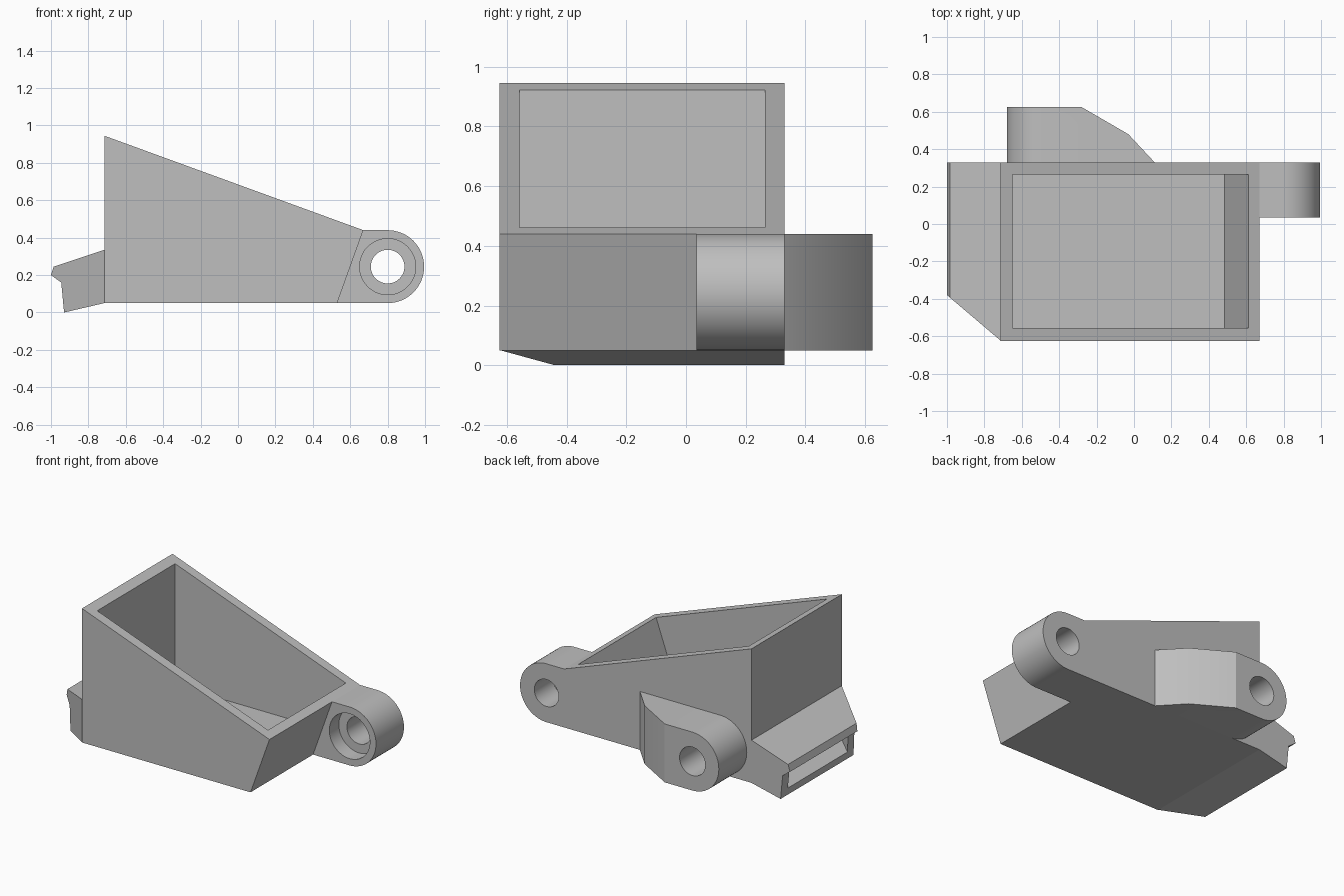
import bpy, bmesh
from math import sin, cos, pi, radians

default = bpy.data.objects.get("Cube")
if default:
    bpy.data.objects.remove(default, do_unlink=True)

grey = bpy.data.materials.new("plain grey")
grey.use_nodes = True
colour = (0.52, 0.52, 0.52, 1)
grey.diffuse_color = colour
grey.node_tree.nodes["Principled BSDF"].inputs["Base Color"].default_value = colour


def prism(name, profile, lo, hi, axis="Y"):
    """Extrude an (x, z) profile along Y, or an (x, y) plan along Z."""
    bm = bmesh.new()
    place = (lambda a, b, t: (a, t, b)) if axis == "Y" else (lambda a, b, t: (a, b, t))
    face = bm.faces.new([bm.verts.new(place(a, b, lo)) for a, b in profile])
    new = bmesh.ops.extrude_face_region(bm, geom=[face])["geom"]
    shift = (0, hi - lo, 0) if axis == "Y" else (0, 0, hi - lo)
    bmesh.ops.translate(bm, vec=shift, verts=[v for v in new if isinstance(v, bmesh.types.BMVert)])
    bmesh.ops.recalc_face_normals(bm, faces=bm.faces)
    mesh = bpy.data.meshes.new(name)
    bm.to_mesh(mesh)
    bm.free()
    mesh.materials.append(grey)
    obj = bpy.data.objects.new(name, mesh)
    bpy.context.collection.objects.link(obj)
    return obj


def arc(cx, cz, r, start, end, steps):
    angles = [radians(start + (end - start) * i / steps) for i in range(steps + 1)]
    return [(cx + r * cos(a), cz + r * sin(a)) for a in angles]


def cylinder(name, cx, cz, r, lo, hi):
    return prism(name, arc(cx, cz, r, 0, 360, 48)[:-1], lo, hi)


def select(obj):
    bpy.ops.object.select_all(action="DESELECT")
    obj.select_set(True)
    bpy.context.view_layer.objects.active = obj


def combine(obj, cutter, operation="DIFFERENCE"):
    mod = obj.modifiers.new("cut", "BOOLEAN")
    mod.operation, mod.solver, mod.object = operation, "EXACT", cutter
    select(obj)
    bpy.ops.object.modifier_apply(modifier=mod.name)
    bpy.data.objects.remove(cutter, do_unlink=True)


FRONT, BACK, REAR = -0.625, 0.33, 0.625
LOW, HIGH, MID, R, HOLE = 0.05, 0.44, 0.245, 0.195, 0.09
WALL = -0.715

# Hopper body with a sloped rim and a hollow inside
body = prism("hopper_body", [(WALL, LOW), (0.53, LOW), (0.67, HIGH), (WALL, 0.945)], FRONT, BACK)
combine(body, prism("cavity", [(-0.65, 0.11), (0.485, 0.11), (0.79, 0.96), (-0.65, 1.1)],
                    FRONT + 0.068, BACK - 0.065))

# Side arm with a counterbored screw hole
arm = prism("side_arm", [(0.53, LOW)] + arc(0.80, MID, R, -90, 90, 32) + [(0.67, HIGH)], 0.035, BACK)
combine(arm, cylinder("screw_hole", 0.80, MID, HOLE, -0.1, 0.5))
combine(arm, cylinder("counterbore", 0.80, MID, 0.15, -0.1, 0.135))

# Rear lug, tapered in plan, with a blind hole
lug = prism("rear_lug", arc(-0.485, MID, R, 90, 270, 32) + [(0.2, LOW), (0.2, HIGH)], BACK, REAR)
combine(lug, prism("lug_plan", [(-0.8, 0.2), (-0.8, 0.7), (-0.41, 0.7), (-0.28, REAR),
                                (-0.03, 0.48), (0.11, BACK), (0.2, 0.23)], -0.2, 0.7, "Z"), "INTERSECT")
combine(lug, cylinder("lug_hole", -0.485, MID, 0.095, BACK + 0.005, 0.8))

# Hooked spout with one slanted end
spout = prism("hooked_spout", [(WALL, 0.335), (-0.985, 0.245), (-1, 0.20),
                               (-0.945, 0.16), (-0.93, 0), (WALL, LOW)], FRONT, BACK)
combine(spout, prism("spout_plan", [(-1.1, 0.5), (-0.6, 0.5), (-0.6, -0.717), (WALL, -0.622),
                                    (-1, -0.38), (-1.1, -0.295)], -0.2, 0.6, "Z"), "INTERSECT")

# Slot through the spout, following its outline
slot = prism("slot", [(-1.05, 0.02), (-0.69, 0.105), (-0.69, 0.265), (-0.945, 0.16), (-1.05, 0.16)],
             FRONT, BACK - 0.07)
combine(slot, prism("slot_plan", [(-1.1, 0.5), (-0.6, 0.5), (-0.6, -0.65), (-1.1, -0.23)],
                    -0.2, 0.6, "Z"), "INTERSECT")
combine(spout, slot)

for part in (body, arm, lug, spout):
    select(part)
    bpy.ops.object.shade_smooth_by_angle(angle=radians(25))
